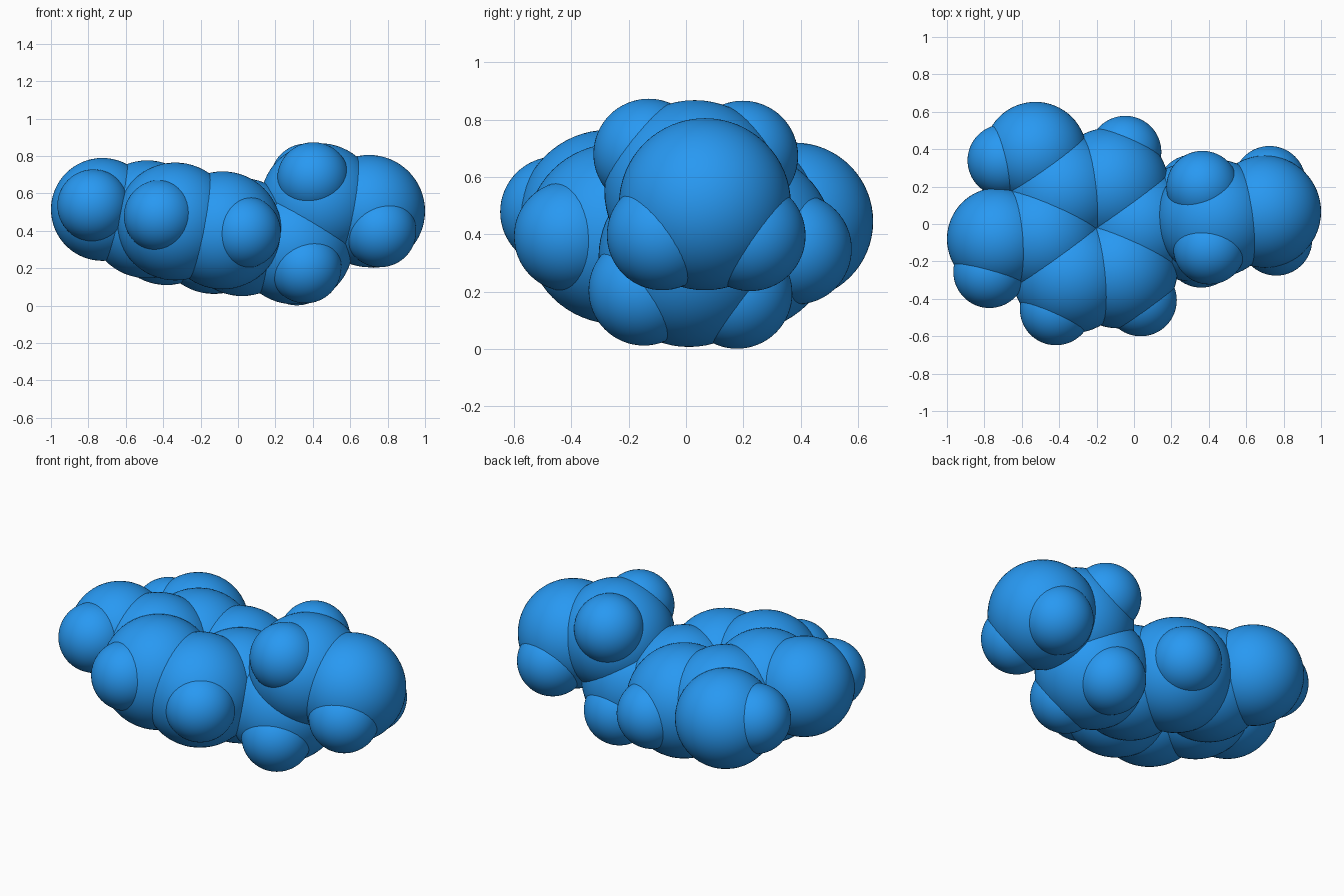
import bpy
import math

if "Cube" in bpy.data.objects:
    bpy.data.objects.remove(bpy.data.objects["Cube"])

blue = bpy.data.materials.new("blue")
blue.diffuse_color = (0.021, 0.318, 0.89, 1)
blue.use_nodes = True
blue.node_tree.nodes["Principled BSDF"].inputs["Base Color"].default_value = blue.diffuse_color

# sphere radius of each kind of atom
RADIUS = {"carbon": 0.315, "nitrogen": 0.30, "oxygen": 0.275, "hydrogen": 0.193}


def atom(kind, place, pos):
    bpy.ops.mesh.primitive_uv_sphere_add(
        segments=64, ring_count=32, radius=RADIUS[kind], location=pos)
    ob = bpy.context.object
    ob.name = f"{place}_{kind}"
    ob.data.materials.append(blue)
    bpy.ops.object.shade_smooth()


def ring_pos(angle, dist):
    """Point on the tilted ring plane."""
    a = math.radians(angle)
    x = -0.232 + dist * 0.99 * math.cos(a)
    y = -0.035 + dist * math.sin(a)
    return (x, y, 0.369 - 0.18 * x - 0.075 * y)


# six-sided ring of carbons
for i in range(6):
    atom("carbon", f"ring_{i + 1}", ring_pos(6 + 60 * i, 0.257))

# hydrogens and oxygens around the ring
for angle in (66, 246, 306):
    atom("hydrogen", f"ring_{angle}", ring_pos(angle, 0.46))
atom("oxygen", "side", (-0.527, 0.378, 0.445))
atom("hydrogen", "side_oxygen", (-0.697, 0.34, 0.475))
atom("oxygen", "end", (-0.725, -0.08, 0.514))
atom("hydrogen", "end_oxygen", (-0.773, -0.256, 0.535))

# lower chain link
atom("carbon", "lower_chain", (0.30, 0.01, 0.322))
atom("hydrogen", "lower_chain_front", (0.36, -0.147, 0.205))
atom("hydrogen", "lower_chain_back", (0.315, 0.178, 0.194))

# upper chain link
atom("carbon", "upper_chain", (0.435, 0.03, 0.553))
atom("hydrogen", "upper_chain_front", (0.403, -0.13, 0.68))
atom("hydrogen", "upper_chain_back", (0.366, 0.198, 0.673))

# chain end
atom("nitrogen", "chain_end", (0.70, 0.066, 0.505))
atom("hydrogen", "chain_end_front", (0.76, -0.083, 0.398))
atom("hydrogen", "chain_end_back", (0.725, 0.224, 0.395))
